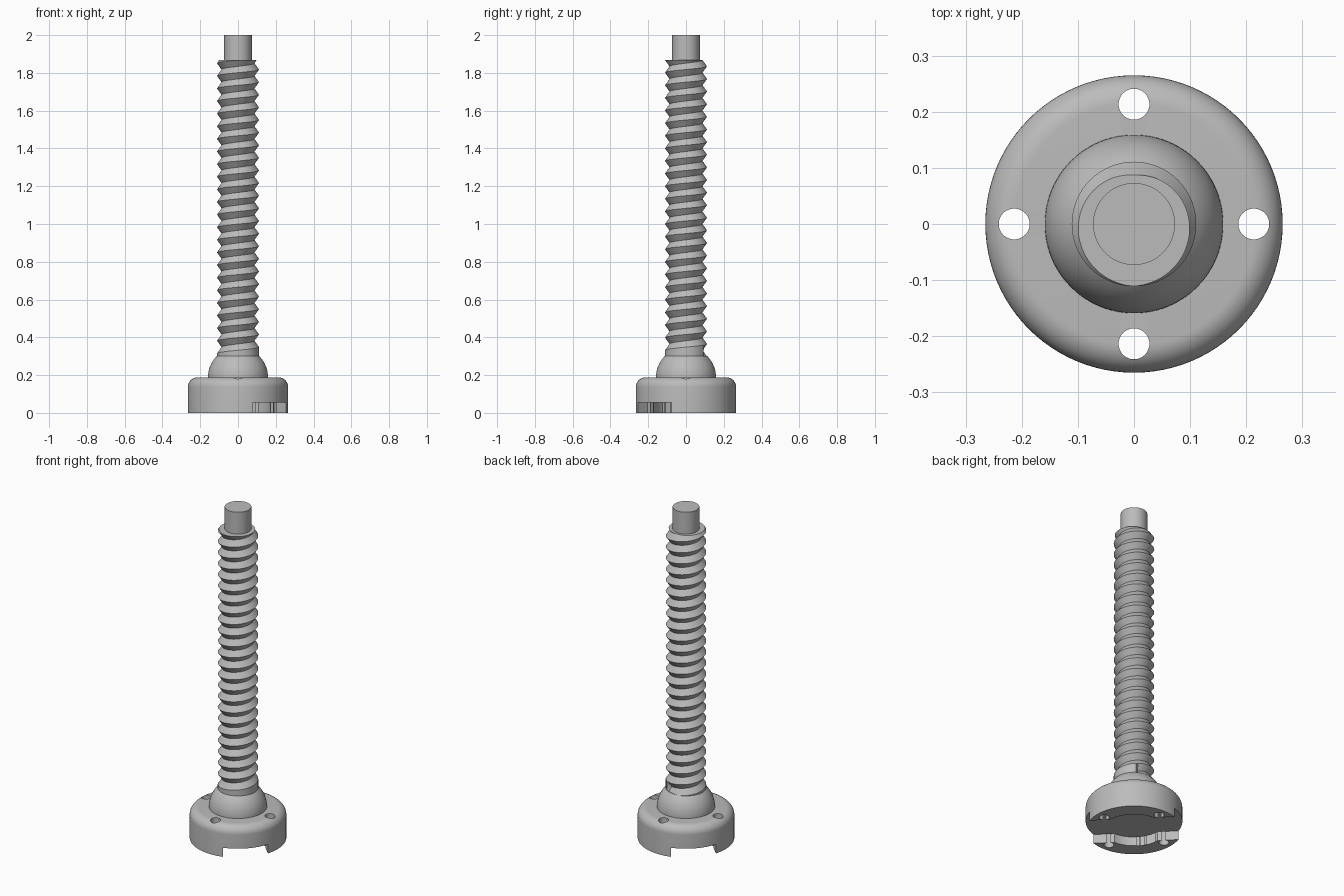
import bpy, bmesh, math
from mathutils import Matrix, Vector

if "Cube" in bpy.data.objects:
    bpy.data.objects.remove(bpy.data.objects["Cube"], do_unlink=True)

# Single brushed metal colour
steel = bpy.data.materials.new("light_grey_steel")
steel.use_nodes = True
GREY = (0.5, 0.5, 0.5, 1)
steel.diffuse_color = GREY
steel.node_tree.nodes["Principled BSDF"].inputs["Base Color"].default_value = GREY


def make_object(name, bm):
    bmesh.ops.recalc_face_normals(bm, faces=bm.faces[:])
    mesh = bpy.data.meshes.new(name)
    bm.to_mesh(mesh)
    bm.free()
    mesh.materials.append(steel)
    obj = bpy.data.objects.new(name, mesh)
    bpy.context.collection.objects.link(obj)
    return obj


def lathe(name, profile, steps=96):
    """Spin an (r, z) profile around the z axis."""
    bm = bmesh.new()
    verts = [bm.verts.new((r, 0, z)) for r, z in profile]
    edges = [bm.edges.new(pair) for pair in zip(verts, verts[1:])]
    bmesh.ops.spin(bm, geom=verts + edges, cent=(0, 0, 0), axis=(0, 0, 1),
                   angle=math.tau, steps=steps, use_merge=False)
    bmesh.ops.remove_doubles(bm, verts=bm.verts[:], dist=1e-5)
    return make_object(name, bm)


def arc(radius, centre_r, centre_z, start, end, count):
    angles = [math.radians(start + (end - start) * i / count) for i in range(count + 1)]
    return [(centre_r + radius * math.cos(a), centre_z + radius * math.sin(a)) for a in angles]


def cylinder(name, x, y, radius, low, high, steps=48):
    bm = bmesh.new()
    place = Matrix.Translation((x, y, (low + high) / 2))
    bmesh.ops.create_cone(bm, cap_ends=True, segments=steps, radius1=radius,
                          radius2=radius, depth=high - low, matrix=place)
    return make_object(name, bm)


def activate(obj):
    bpy.ops.object.select_all(action='DESELECT')
    obj.select_set(True)
    bpy.context.view_layer.objects.active = obj


def cut(target, cutter):
    cutter.hide_render = True
    mod = target.modifiers.new("cut", 'BOOLEAN')
    mod.operation = 'DIFFERENCE'
    mod.solver = 'EXACT'
    mod.object = cutter
    activate(target)
    bpy.ops.object.modifier_apply(modifier=mod.name)
    bpy.data.objects.remove(cutter, do_unlink=True)


# Round foot with a filleted upper rim
FOOT_R, FOOT_H, FILLET = 0.265, 0.188, 0.05
foot = lathe("foot", [(0, 0), (FOOT_R, 0)]
             + arc(FILLET, FOOT_R - FILLET, FOOT_H - FILLET, 0, 90, 10) + [(0, FOOT_H)])

# Diagonal slot and round recess under the foot
SLOT_H, SLOT_HALF = 0.055, 0.125
bm = bmesh.new()
turn = Matrix.Rotation(math.radians(-45), 4, 'Z')
size = Matrix.Diagonal((1, SLOT_HALF * 2, SLOT_H * 2, 1))
bmesh.ops.create_cube(bm, size=1, matrix=turn @ size)
cut(foot, make_object("slot_cutter", bm))
cut(foot, cylinder("recess_cutter", 0, 0, 0.172, -0.1, SLOT_H, 96))

# Four through holes
for i in range(4):
    a = i * math.pi / 2
    cut(foot, cylinder("hole_cutter", 0.2135 * math.cos(a), 0.2135 * math.sin(a),
                       0.0275, -0.1, 0.4))

# Ball joint dome on the foot
BALL_R, NECK_Z = 0.159, 0.302
dome = lathe("ball_joint", [(0, FOOT_H - 0.01), (BALL_R, FOOT_H - 0.01)]
             + arc(BALL_R, 0, FOOT_H, 0, 46, 14) + [(0, NECK_Z)])

# Threaded rod: right-handed helical strip of crest and root, trimmed flat
CREST, ROOT, PITCH, TOP_Z, SEG = 0.111, 0.087, 0.0668, 1.868, 64
TURNS = 23
first_z = TOP_Z - TURNS * PITCH          # a crest that faces the front
groove_start = -math.radians(300)        # angle where the groove runs out
bm = bmesh.new()
crest, root = [], []
for i in range(-2 * SEG, (TURNS + 2) * SEG + 1):
    t = math.tau * i / SEG
    z = first_z + PITCH * i / SEG
    x, y = math.sin(t), -math.cos(t)
    r = ROOT if t > groove_start + math.tau * 0.25 else CREST
    crest.append(bm.verts.new((CREST * x, CREST * y, z)))
    root.append(bm.verts.new((r * x, r * y, z + PITCH / 2)))
for i in range(len(crest) - 1 - SEG):
    j = i + SEG
    bm.faces.new((crest[i], crest[i + 1], root[i + 1], root[i]))
    bm.faces.new((root[i], root[i + 1], crest[j + 1], crest[j]))
for z, normal in ((NECK_Z - 0.005, -1), (TOP_Z, 1)):
    bmesh.ops.bisect_plane(bm, geom=bm.verts[:] + bm.edges[:] + bm.faces[:],
                           plane_co=Vector((0, 0, z)), plane_no=Vector((0, 0, normal)),
                           clear_outer=True)
bmesh.ops.remove_doubles(bm, verts=bm.verts[:], dist=1e-5)
bmesh.ops.holes_fill(bm, edges=[e for e in bm.edges if e.is_boundary], sides=0)
rod = make_object("threaded_rod", bm)

# Plain pin at the top
pin = cylinder("top_pin", 0, 0, 0.073, TOP_Z - 0.01, 2.0, 64)

for obj in (foot, dome, rod, pin):
    activate(obj)
    bpy.ops.object.shade_smooth_by_angle(angle=math.radians(30))
